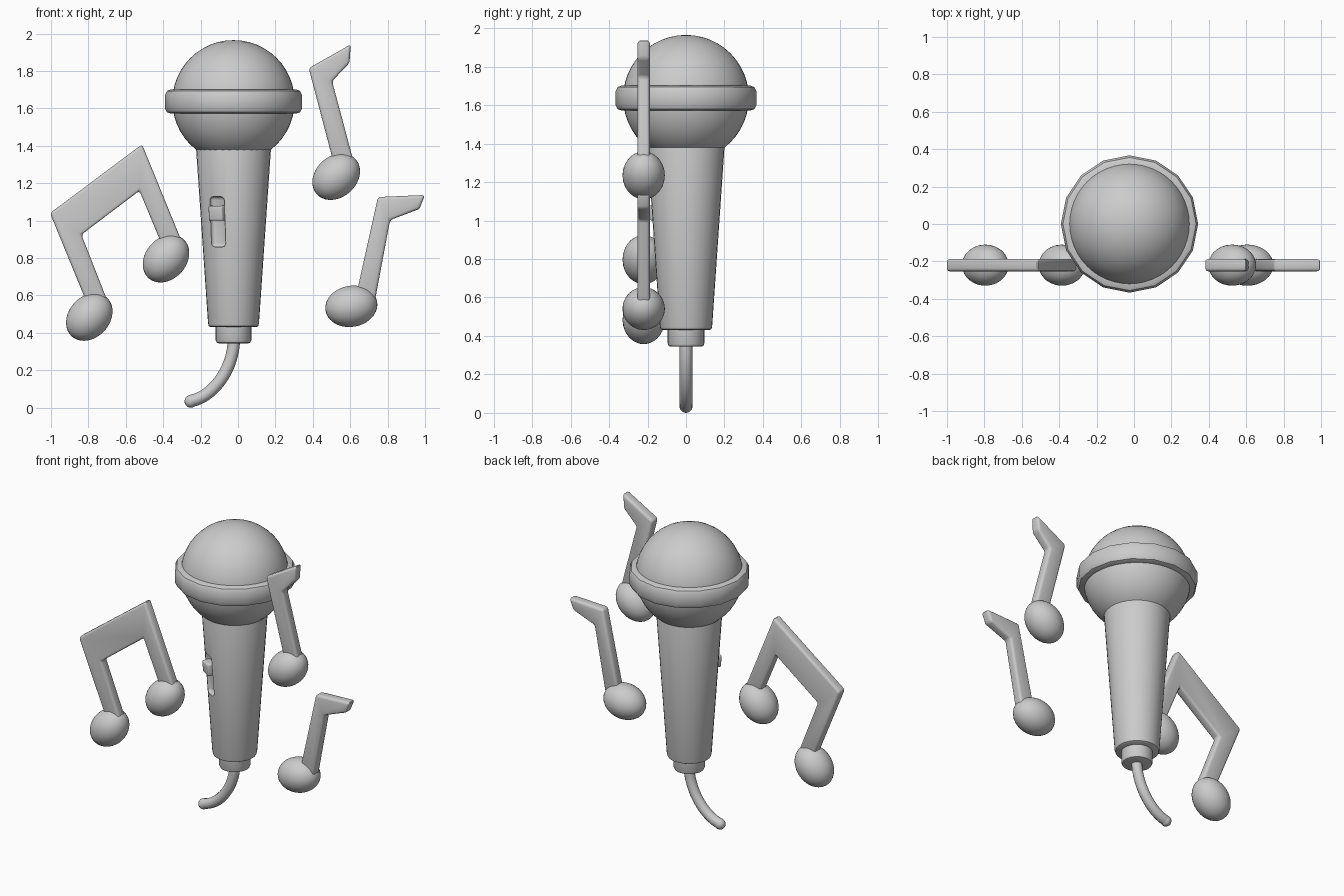
import bpy, bmesh, math
from mathutils import Matrix, Vector

if "Cube" in bpy.data.objects:
    bpy.data.objects.remove(bpy.data.objects["Cube"])

AX = -0.024      # microphone axis, x
NY = -0.22       # plane of the notes, y


def add(name, bm, bevel=0.0, segments=3):
    bmesh.ops.recalc_face_normals(bm, faces=bm.faces)
    if bevel:
        bmesh.ops.bevel(bm, geom=[e for e in bm.edges if e.calc_face_angle(0) > 0.15],
                        offset=bevel, segments=segments, profile=0.5, affect='EDGES')
    me = bpy.data.meshes.new(name)
    bm.to_mesh(me)
    bm.free()
    ob = bpy.data.objects.new(name, me)
    bpy.context.collection.objects.link(ob)
    return ob


def smooth(ob, angle=35):
    bpy.ops.object.select_all(action='DESELECT')
    ob.select_set(True)
    bpy.context.view_layer.objects.active = ob
    bpy.ops.object.shade_smooth_by_angle(angle=math.radians(angle))
    return ob


def lathe(name, profile, sides, closed=False):
    bm = bmesh.new()
    vs = [bm.verts.new((r, 0, z)) for r, z in profile]
    es = [bm.edges.new(p) for p in zip(vs, vs[1:])]
    if closed:
        es.append(bm.edges.new((vs[-1], vs[0])))
    bmesh.ops.spin(bm, geom=vs + es, cent=(0, 0, 0), axis=(0, 0, 1),
                   angle=math.tau, steps=sides)
    bmesh.ops.remove_doubles(bm, verts=bm.verts, dist=1e-4)
    ob = add(name, bm)
    ob.location.x = AX
    return ob


def ball(name, loc, radii, tilt=0, u=32, v=20):
    bm = bmesh.new()
    bmesh.ops.create_uvsphere(bm, u_segments=u, v_segments=v, radius=1)
    bmesh.ops.scale(bm, vec=radii, verts=bm.verts)
    ob = add(name, bm)
    ob.location = loc
    ob.rotation_euler.y = -math.radians(tilt)
    return smooth(ob, 60)


def box(name, size, z, r, bevel):
    # rounded box lying on the handle surface, turned 30 degrees left of front
    turn = math.radians(-30)
    bm = bmesh.new()
    bmesh.ops.create_cube(bm, size=1)
    bmesh.ops.scale(bm, vec=size, verts=bm.verts)
    ob = add(name, bm, bevel)
    ob.location = (AX + r * math.sin(turn), -r * math.cos(turn), z)
    ob.rotation_euler = (0.068, 0, turn)
    return ob


def flat_shape(name, outline):
    bm = bmesh.new()
    f = bm.faces.new([bm.verts.new((x, NY - 0.033, z)) for x, z in outline])
    ext = bmesh.ops.extrude_face_region(bm, geom=[f])
    bmesh.ops.translate(bm, vec=(0, 0.066, 0),
                        verts=[g for g in ext['geom'] if isinstance(g, bmesh.types.BMVert)])
    return smooth(add(name, bm, 0.016))


# Microphone head and its 16-sided band
ball("mic_head", (AX, 0, 1.638), (0.327, 0.327, 0.327), u=48, v=24)
smooth(lathe("head_band", [(0.29, 1.572), (0.335, 1.572), (0.356, 1.58), (0.367, 1.602),
                           (0.367, 1.67), (0.356, 1.693), (0.335, 1.702), (0.29, 1.702)],
             16, closed=True), 40)

# Tapered handle with a slot cut for the switch
handle = lathe("handle", [(0, 1.42), (0.19, 1.42), (0.2, 1.38), (0.136, 0.45), (0.132, 0.436),
                          (0.12, 0.43), (0, 0.43)], 32)
cutter = box("slot_cutter", (0.088, 0.07, 0.27), 0.993, 0.181, 0.02)
cutter.hide_render = True
mod = handle.modifiers.new("slot", 'BOOLEAN')
mod.object, mod.operation, mod.solver = cutter, 'DIFFERENCE', 'EXACT'
bpy.context.view_layer.objects.active = handle
bpy.ops.object.modifier_apply(modifier="slot")
bpy.data.objects.remove(cutter)
smooth(handle)
smooth(box("switch", (0.085, 0.07, 0.08), 1.041, 0.163, 0.01))

# Cable collar
smooth(lathe("cable_collar", [(0, 0.45), (0.095, 0.45), (0.095, 0.36), (0.09, 0.348),
                              (0.078, 0.344), (0, 0.344)], 32))

# Cable: bent tube with a rounded end
cu = bpy.data.curves.new("cable", 'CURVE')
cu.dimensions = '3D'
cu.bevel_depth, cu.bevel_resolution, cu.resolution_u = 0.033, 4, 16
cu.use_fill_caps = True
sp = cu.splines.new('BEZIER')
sp.bezier_points.add(1)
path = [((-0.022, 0.37), (-0.022, 0.45), (-0.022, 0.2)),
        ((-0.252, 0.036), (-0.14, 0.055), (-0.3, 0.03))]
for p, (co, left, right) in zip(sp.bezier_points, path):
    p.handle_left_type = p.handle_right_type = 'FREE'
    p.co, p.handle_left, p.handle_right = [(x, 0, z) for x, z in (co, left, right)]
cable = bpy.data.objects.new("cable", cu)
bpy.context.collection.objects.link(cable)
bpy.ops.object.select_all(action='DESELECT')
cable.select_set(True)
bpy.context.view_layer.objects.active = cable
bpy.ops.object.convert(target='MESH')
smooth(bpy.context.view_layer.objects.active, 50)
ball("cable_end", (-0.252, 0, 0.034), (0.034, 0.034, 0.034), u=16, v=10)

# Musical notes: flat beams and stems
flat_shape("double_note_beam", [(-1.005, 1.04), (-0.513, 1.408), (-0.285, 0.85), (-0.39, 0.83),
                                (-0.527, 1.16), (-0.837, 0.925), (-0.69, 0.55), (-0.8, 0.54)])
flat_shape("upper_note_stem", [(0.378, 1.815), (0.603, 1.942), (0.596, 1.842), (0.503, 1.746),
                               (0.625, 1.29), (0.516, 1.29)])
flat_shape("lower_note_stem", [(0.748, 1.126), (1.0, 1.137), (0.97, 1.062), (0.813, 1.003),
                               (0.73, 0.56), (0.625, 0.57)])

# Note heads: tilted ellipsoids
for name, x, z, tilt in [("double_note_head_left", -0.795, 0.485, 48),
                         ("double_note_head_right", -0.385, 0.797, 48),
                         ("upper_note_head", 0.525, 1.235, 42),
                         ("lower_note_head", 0.606, 0.542, 10)]:
    ball(name, (x, NY, z), (0.14, 0.11, 0.11), tilt)
